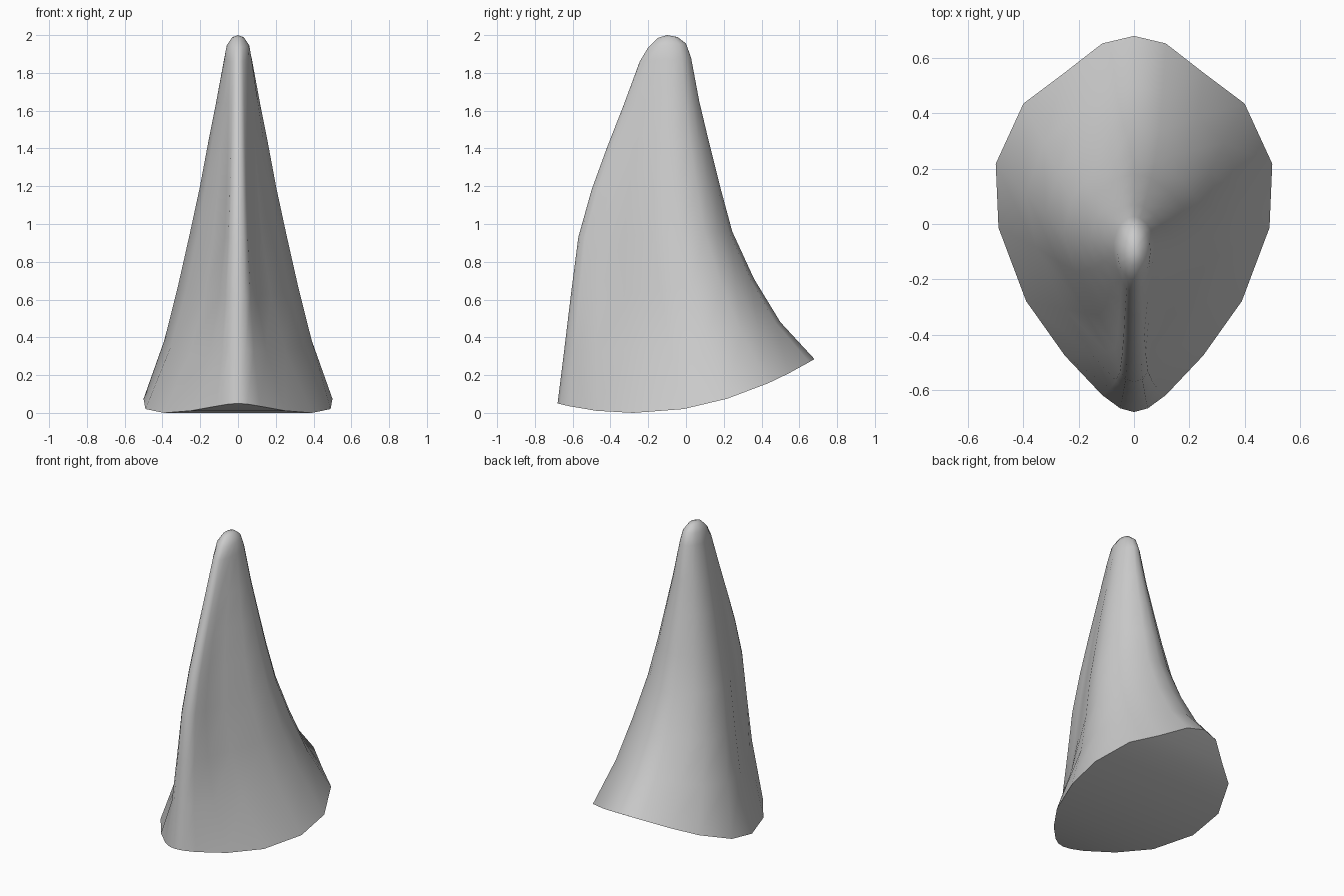
import bpy, bmesh, math

# Half cross-section from front keel to back: (depth t, base width, upper width, tip width)
section = [
    (0.0, 0.0, 0.0, 0.0), (0.01, 0.10, 0.12, 0.2), (0.045, 0.23, 0.2, 0.41),
    (0.15, 0.50, 0.27, 0.70), (0.295, 0.78, 0.5, 0.91), (0.49, 0.98, 0.84, 1.0),
    (0.66, 1.0, 1.0, 0.95), (0.82, 0.80, 0.87, 0.77), (0.90, 0.51, 0.66, 0.6),
    (0.98, 0.23, 0.30, 0.28), (1.0, 0.0, 0.0, 0.0)]

# Rings: front y, z; back y, z; half width; sag; upper blend; tip blend
rings = [
    (-0.68, 0.05, 0.68, 0.285, 0.50, 0.145, 0.0, 0.0),
    (-0.645, 0.33, 0.50, 0.48, 0.39, 0.05, 0.5, 0.0),
    (-0.61, 0.62, 0.36, 0.71, 0.32, 0.02, 0.85, 0.0),
    (-0.57, 0.93, 0.245, 0.96, 0.255, 0.0, 1.0, 0.0),
    (-0.50, 1.18, 0.18, 1.20, 0.203, 0.0, 1.0, 0.05),
    (-0.42, 1.40, 0.12, 1.44, 0.16, 0.0, 1.0, 0.15),
    (-0.33, 1.63, 0.07, 1.65, 0.118, 0.0, 1.0, 0.35),
    (-0.245, 1.86, 0.027, 1.88, 0.076, 0.0, 1.0, 0.7),
    (-0.20, 1.935, 0.0, 1.955, 0.06, 0.0, 1.0, 1.0),
    (-0.15, 1.985, -0.045, 1.99, 0.032, 0.0, 1.0, 1.0)]

bm = bmesh.new()
n = len(section)
loops = []
for yf, zf, yb, zb, w, sag, up, tip in rings:
    right, left = [], []
    for t, a, b, c in section:
        f = a + (b - a) * up
        f += (c - f) * tip
        y = yf + (yb - yf) * t
        z = max(0, zf + (zb - zf) * t - sag * 4 * t * (1 - t))
        right.append(bm.verts.new((f * w, y, z)))
        if 0 < t < 1:
            left.append(bm.verts.new((-f * w, y, z)))
    loops.append(right + left[::-1])

# Skin between rings
m = len(loops[0])
for lo, hi in zip(loops, loops[1:]):
    for i in range(m):
        j = (i + 1) % m
        bm.faces.new((lo[i], lo[j], hi[j], hi[i]))

# Rounded tip
top = bm.verts.new((0, -0.1, 2.0))
for i in range(m):
    bm.faces.new((loops[-1][i], loops[-1][(i + 1) % m], top))

# Curved underside, strips from side to side
base = loops[0]
for i in range(n - 1):
    quad = [base[i], base[i + 1], base[(m - i - 1) % m], base[(m - i) % m]]
    bm.faces.new(list(dict.fromkeys(quad)))

bmesh.ops.recalc_face_normals(bm, faces=bm.faces)
mesh = bpy.data.meshes.new("horn")
bm.to_mesh(mesh)
bm.free()
horn = bpy.data.objects.new("horn", mesh)
bpy.context.collection.objects.link(horn)
bpy.context.view_layer.objects.active = horn
horn.select_set(True)
bpy.ops.object.shade_smooth_by_angle(angle=math.radians(55))
